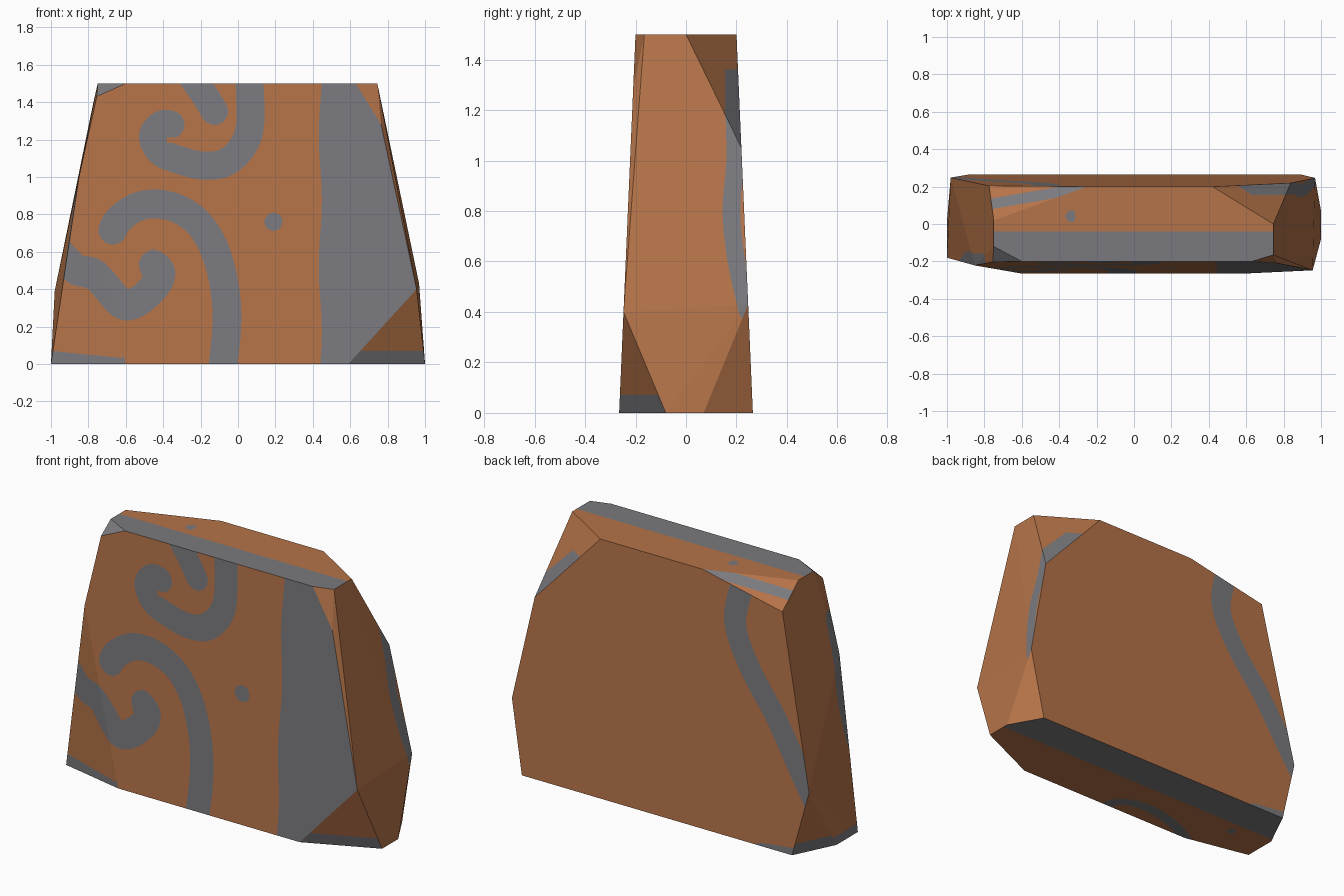
import bpy, bmesh, math
from mathutils import Vector

if "Cube" in bpy.data.objects:
    bpy.data.objects.remove(bpy.data.objects["Cube"])

STEP = 0.03      # paint grid size


def material(name, rgb):
    m = bpy.data.materials.new(name)
    m.diffuse_color = (*rgb, 1)
    m.use_nodes = True
    m.node_tree.nodes["Principled BSDF"].inputs["Base Color"].default_value = m.diffuse_color
    return m


def depth(z):
    """Half thickness of the slab at height z (it tapers upward)."""
    return 0.265 - 0.0433 * z


def smooth(pts, n=5):
    """Catmull-Rom curve through 2D points."""
    p = [Vector(q) for q in pts]
    p = [p[0]] + p + [p[-1]]
    out = []
    for a, b, c, d in zip(p, p[1:], p[2:], p[3:]):
        for i in range(n):
            t = i / n
            out.append(0.5 * (2 * b + (c - a) * t + (2 * a - 5 * b + 4 * c - d) * t * t
                              + (3 * b - a - 3 * c + d) * t ** 3))
    return out + [p[-1]]


def stroke(pts, width):
    """Signed distance to a painted brush stroke of given half width."""
    path = smooth(pts)

    def dist(u, v):
        q, best = Vector((u, v)), 9.0
        for a, b in zip(path, path[1:]):
            ab = b - a
            t = max(0, min(1, (q - a).dot(ab) / max(ab.length_squared, 1e-12)))
            best = min(best, (q - a - ab * t).length)
        return best - width
    return dist


def dot(u0, v0, r):
    return lambda u, v: math.hypot(u - u0, v - v0) - r


# painted strokes on each side
front_paint = [
    stroke([(-.36, 1.28), (-.41, 1.28), (-.455, 1.22), (-.41, 1.13), (-.28, 1.08), (-.18, 1.06),
            (-.07, 1.075), (.02, 1.155), (.065, 1.28), (.06, 1.54)], .075),
    stroke([(-.25, 1.54), (-.18, 1.44), (-.125, 1.35)], .073),
    stroke([(-.67, .715), (-.64, .77), (-.54, .84), (-.42, .855), (-.3, .82), (-.2, .74),
            (-.12, .6), (-.07, .4), (-.06, .2), (-.085, -.05)], .077),
    stroke([(-.96, .6), (-.86, .5), (-.78, .49), (-.71, .42), (-.62, .32), (-.54, .33),
            (-.44, .42), (-.415, .49), (-.45, .53)], .08),
    dot(.19, .76, .05),
    lambda x, z: .44 + .008 * math.sin(9 * z) - x,
    lambda x, z: max(x + .605, z - .07 + .1 * (x + 1)),
]
back_paint = [
    stroke([(-.53, 1.54), (-.475, 1.34), (-.48, 1.2), (-.58, 1.0), (-.757, .76),
            (-.92, .49), (-1.02, .33)], .072),
    stroke([(-.95, 0), (-.68, -.03)], .05),
]
side_paint = [stroke([(.19, 1.22), (.195, 1.0), (.18, .8), (.2, .6), (.245, .4)], .035)]
top_paint = [lambda x, y: y + .04, dot(-.34, .04, .03)]
bottom_paint = [
    lambda x, y: .04 - y, dot(-.75, -.035, .03),
    stroke([(-.02, -.25), (-.06, -.18), (-.18, -.14), (-.36, -.16), (-.5, -.21), (-.64, -.29)], .035),
]
bevel_paint = stroke([(-.78, .105), (-.2, .205)], .028)


def paint_rule(n, c):
    """Pick the paint field for a facet: negative means grey."""
    def merged(fields, u, v):
        return min(f(u, v) for f in fields)
    if n.z < -.8:
        return lambda p: merged(bottom_paint, p.x, p.y)
    if n.z > .95:
        return lambda p: merged(top_paint, p.x, p.y)
    if n.z < -.05:                                   # undercut lower corners
        if c.x > 0 and c.y > 0:
            return lambda p: 1
        return lambda p: p.z - .07
    if n.z > .6:                                     # upper left corners
        if c.y < 0:
            return lambda p: -1
        return lambda p: bevel_paint(p.x, p.y)
    if n.z > .35:                                    # upper right back corner
        return lambda p: max(.155 - p.y, p.z - 1.36)
    if n.x > .6:
        return lambda p: merged(side_paint, p.y, p.z)
    if n.x < -.6:
        return lambda p: min(merged(side_paint, -p.y, p.z), p.z - .05)
    if n.y < 0:
        if n.x > .2:
            return lambda p: 1
        return lambda p: merged(front_paint, p.x, p.z)
    return lambda p: merged(back_paint, p.x, p.z)


# slab corners: top rim, bottom rim, then front and back corners (x, z)
top_rim = [(-.75, -.12), (-.6, -.2), (.63, -.2), (.745, -.165), (.745, 0),
           (.42, .2), (-.25, .2), (-.75, .02)]
bottom_rim = [(-1, -.18), (-.6, -.265), (.59, -.265), (1, -.08), (1, .07),
              (.89, .265), (-.88, .265), (-1, .02)]
front_corners = [(-.755, 1.43), (-.85, 1.0), (.955, .4), (.765, 1.28)]
back_corners = [(-.775, 1.39), (-.98, .39), (.968, .43), (.838, 1.05)]

hull = bmesh.new()
corners = [(x, y, 1.5) for x, y in top_rim] + [(x, y, 0) for x, y in bottom_rim]
corners += [(x, -depth(z), z) for x, z in front_corners]
corners += [(x, depth(z), z) for x, z in back_corners]
for co in corners:
    hull.verts.new(co)
bmesh.ops.convex_hull(hull, input=hull.verts[:])
bmesh.ops.recalc_face_normals(hull, faces=hull.faces[:])
bmesh.ops.dissolve_limit(hull, angle_limit=math.radians(1.5),
                         verts=hull.verts[:], edges=hull.edges[:])

# cut every facet along its paint outlines
slab = bmesh.new()
for facet in hull.faces:
    n, c = facet.normal.copy(), facet.calc_center_median()
    rule = paint_rule(n, c)
    bm = bmesh.new()
    bm.faces.new([bm.verts.new(v.co) for v in facet.verts])
    main = max(range(3), key=lambda i: abs(n[i]))
    for axis in range(3):
        if axis == main:
            continue
        vals = [v.co[axis] for v in facet.verts]
        direction = Vector([float(i == axis) for i in range(3)])
        for k in range(math.floor(min(vals) / STEP), math.ceil(max(vals) / STEP)):
            bmesh.ops.bisect_plane(bm, geom=bm.verts[:] + bm.edges[:] + bm.faces[:],
                                   plane_co=direction * (k + .37) * STEP, plane_no=direction)
    field = {v: rule(v.co) for v in bm.verts}
    rim = set()
    for e in bm.edges[:]:
        a, b = e.verts
        if field[a] * field[b] < 0:
            rim.add(bmesh.utils.edge_split(e, a, field[a] / (field[a] - field[b]))[1])
    for f in bm.faces[:]:
        hit = [v for v in f.verts if v in rim]
        if len(hit) == 2:
            bmesh.utils.face_split(f, hit[0], hit[1])
    copy = {v: slab.verts.new(v.co) for v in bm.verts}
    for f in bm.faces:
        new = slab.faces.new([copy[v] for v in f.verts])
        new.material_index = int(rule(f.calc_center_median()) < 0)
    bm.free()
hull.free()

mesh = bpy.data.meshes.new("painted_slab")
slab.to_mesh(mesh)
slab.free()
mesh.materials.append(material("rust_brown", (.46, .172, .066)))
mesh.materials.append(material("stone_grey", (.195, .195, .21)))
bpy.context.collection.objects.link(bpy.data.objects.new("painted_slab", mesh))
